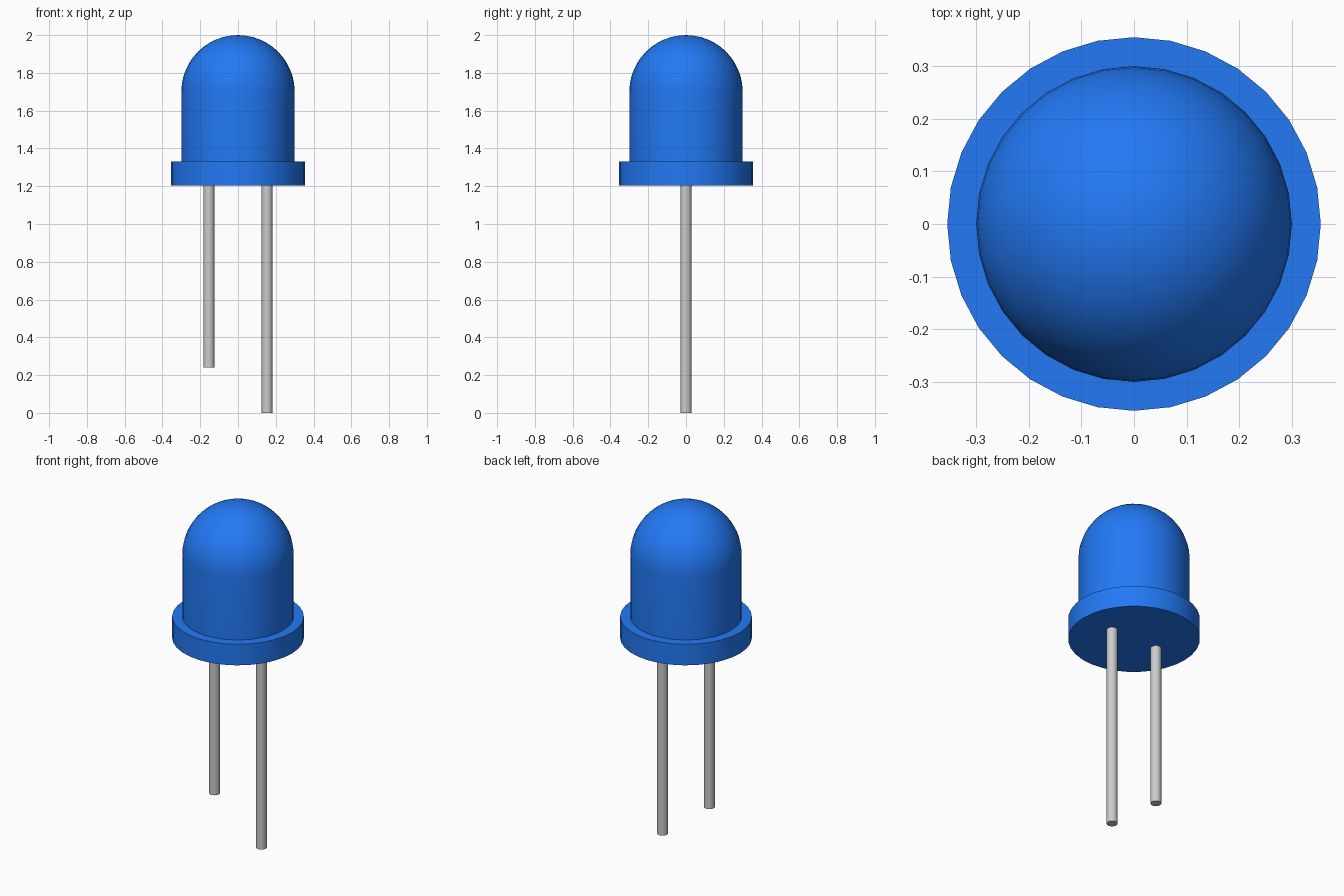
import bpy, bmesh
from math import sin, cos, pi, radians

if "Cube" in bpy.data.objects:
    bpy.data.objects.remove(bpy.data.objects["Cube"])

SIDES = 32

blue = bpy.data.materials.new("blue_plastic")
blue.diffuse_color = (0.016, 0.19, 0.91, 1)
blue.use_nodes = True
blue.node_tree.nodes["Principled BSDF"].inputs["Base Color"].default_value = blue.diffuse_color


def lathe(name, profile, x=0.0, sides=SIDES, material=None):
    """Spin an (r, z) profile around z into a closed solid."""
    bm = bmesh.new()
    verts = [bm.verts.new((r, 0, z)) for r, z in profile]
    edges = [bm.edges.new(pair) for pair in zip(verts, verts[1:])]
    bmesh.ops.spin(bm, geom=verts + edges, cent=(0, 0, 0), axis=(0, 0, 1),
                   angle=2 * pi, steps=sides, use_merge=True)
    bmesh.ops.remove_doubles(bm, verts=bm.verts, dist=1e-5)
    bmesh.ops.recalc_face_normals(bm, faces=bm.faces)
    mesh = bpy.data.meshes.new(name)
    bm.to_mesh(mesh)
    bm.free()
    obj = bpy.data.objects.new(name, mesh)
    obj.location.x = x
    bpy.context.collection.objects.link(obj)
    if material:
        mesh.materials.append(material)
    bpy.ops.object.select_all(action='DESELECT')
    obj.select_set(True)
    bpy.context.view_layer.objects.active = obj
    bpy.ops.object.shade_smooth_by_angle(angle=radians(35))
    return obj


def rod(name, radius, bottom, top, **options):
    return lathe(name, [(0, bottom), (radius, bottom), (radius, top), (0, top)], **options)


# Lamp body: flange, straight wall and hemispherical lens in one profile
flange_r, body_r, equator = 0.355, 0.30, 1.70
dome = [(body_r * cos(i * pi / 24), equator + body_r * sin(i * pi / 24)) for i in range(12)]
lathe("lamp_body",
      [(0, 1.205), (flange_r, 1.205), (flange_r, 1.33), (body_r, 1.33)]
      + dome + [(0, 2.0)], material=blue)

# Wire leads: short on the left, long on the right
rod("short_lead", 0.029, 0.24, 1.205, x=-0.154)
rod("long_lead", 0.029, 0.0, 1.205, x=0.154)
